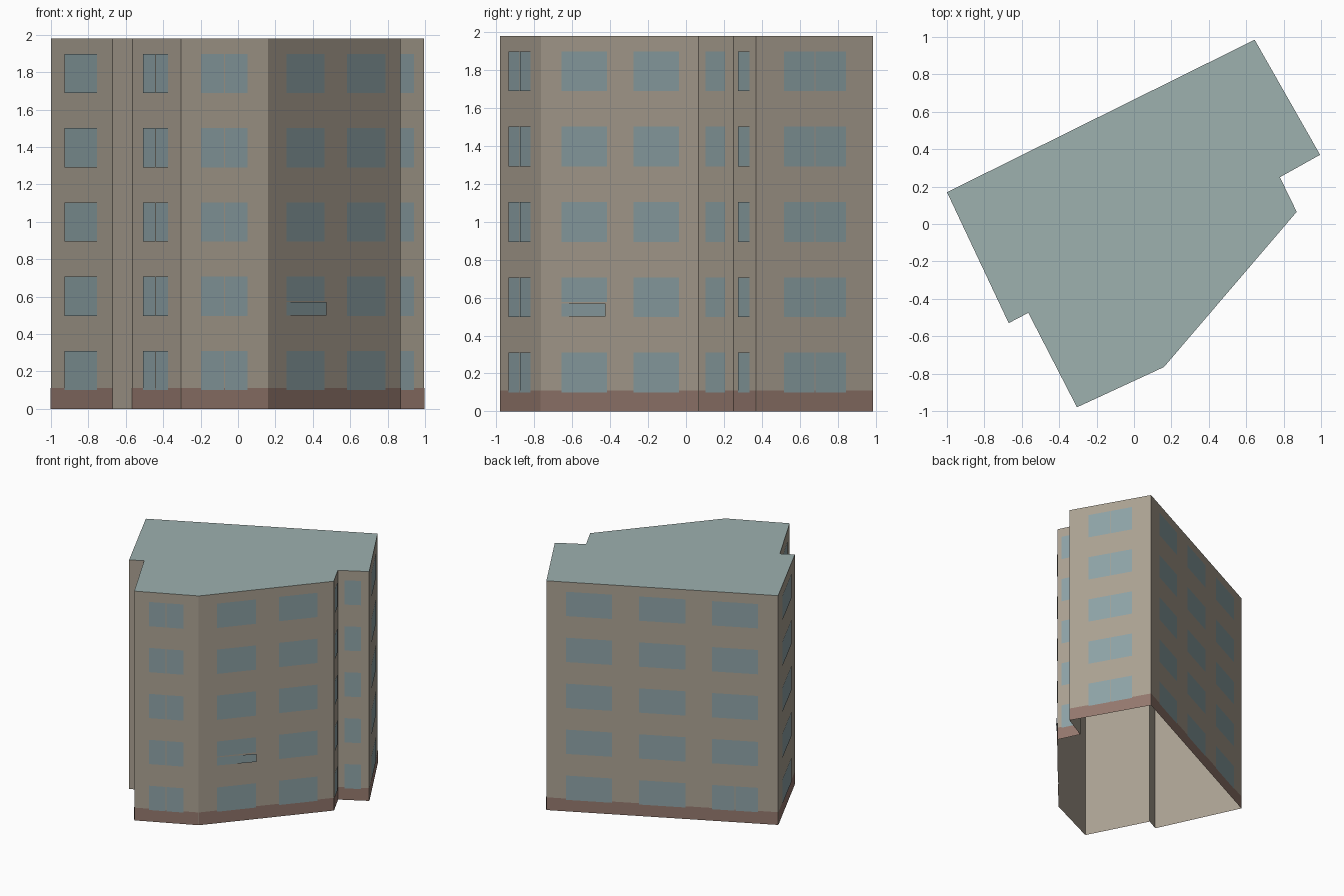
import bpy
import bmesh
from mathutils import Vector

if "Cube" in bpy.data.objects:
    bpy.data.objects.remove(bpy.data.objects["Cube"])


def material(name, r, g, b):
    m = bpy.data.materials.new(name)
    m.use_nodes = True
    m.diffuse_color = (r, g, b, 1)
    m.node_tree.nodes["Principled BSDF"].inputs["Base Color"].default_value = (r, g, b, 1)
    return m


wall_mat = material("beige wall", 0.41, 0.36, 0.29)
roof_mat = material("grey green roof", 0.34, 0.44, 0.43)
glass_mat = material("blue grey glass", 0.27, 0.365, 0.385)
plinth_mat = material("brown plinth", 0.30, 0.19, 0.155)

HEIGHT = 1.98
PLINTH = 0.11
ROW_STEP = 0.397
WINDOW_HEIGHT = 0.21
ROWS = 5

# Footprint, counter-clockwise from the left corner
corners = [Vector(p) for p in (
    (-1, 0.17), (-0.67, -0.53), (-0.565, -0.475), (-0.305, -0.98), (0.16, -0.765),
    (0.87, 0.065), (0.78, 0.25), (0.995, 0.37), (0.645, 0.985))]

# Per wall: window spans as fractions of its length, and whether panes are split
left_wall, notch_wall, back_wall = 0, 1, 8
spans = {
    0: ([(0.227, 0.758)], False),
    2: ([(0.23, 0.75)], True),
    3: ([(0.226, 0.763)], True),
    4: ([(0.134, 0.423), (0.592, 0.88)], False),
    5: ([(0.19, 0.757)], False),
    6: ([(0.22, 0.74)], False),
    7: ([(0.234, 0.766)], True),
    8: ([(0.086, 0.284), (0.40, 0.60), (0.715, 0.914)], False),
}


def finish(name, bm, *mats):
    mesh = bpy.data.meshes.new(name)
    bm.to_mesh(mesh)
    bm.free()
    for m in mats:
        mesh.materials.append(m)
    obj = bpy.data.objects.new(name, mesh)
    bpy.context.collection.objects.link(obj)
    return obj


def plate(bm, wall, t0, t1, z0, z1, off0, off1=None):
    """Upright panel along a wall, held off it by off0 at its start and off1 at its end."""
    a, b = corners[wall], corners[(wall + 1) % len(corners)]
    d = b - a
    n = Vector((d.y, -d.x)).normalized()
    p = a + d * t0 + n * off0
    q = a + d * t1 + n * (off0 if off1 is None else off1)
    bm.faces.new([bm.verts.new(v) for v in (
        (p.x, p.y, z0), (q.x, q.y, z0), (q.x, q.y, z1), (p.x, p.y, z1))])


# Walls and flat roof, open underneath
bm = bmesh.new()
low = [bm.verts.new((c.x, c.y, 0)) for c in corners]
top = [bm.verts.new((c.x, c.y, HEIGHT)) for c in corners]
for i in range(len(corners)):
    j = (i + 1) % len(corners)
    bm.faces.new((low[i], low[j], top[j], top[i]))
bm.faces.new(top).material_index = 1
finish("building_shell", bm, wall_mat, roof_mat)

# Plinth band on every wall but the small notch
bm = bmesh.new()
for i in range(len(corners)):
    if i != notch_wall:
        plate(bm, i, 0, 1, 0, PLINTH, 0.002)
finish("plinth", bm, plinth_mat)

# Windows in five storeys
bm = bmesh.new()
for wall, (openings, split) in spans.items():
    length = (corners[(wall + 1) % len(corners)] - corners[wall]).length
    gap = 0.003 / length
    for k, (t0, t1) in enumerate(openings):
        for row in range(ROWS):
            z0 = 0.1 + row * ROW_STEP
            z1 = z0 + WINDOW_HEIGHT
            if wall == 4 and k == 0 and row == 1:
                z0 += 0.08  # room for the open pane below
            mid = (t0 + t1) / 2
            if split or (wall == back_wall and k == 2 and row == 0):
                plate(bm, wall, t0, mid - gap, z0, z1, 0.004)
                plate(bm, wall, mid + gap, t1, z0, z1, 0.004)
            else:
                plate(bm, wall, t0, t1, z0, z1, 0.004)
finish("windows", bm, glass_mat)

# Lower pane standing slightly ajar
bm = bmesh.new()
plate(bm, 4, 0.134, 0.423, 0.5, 0.57, 0.004, 0.016)
finish("open_pane", bm, glass_mat)
